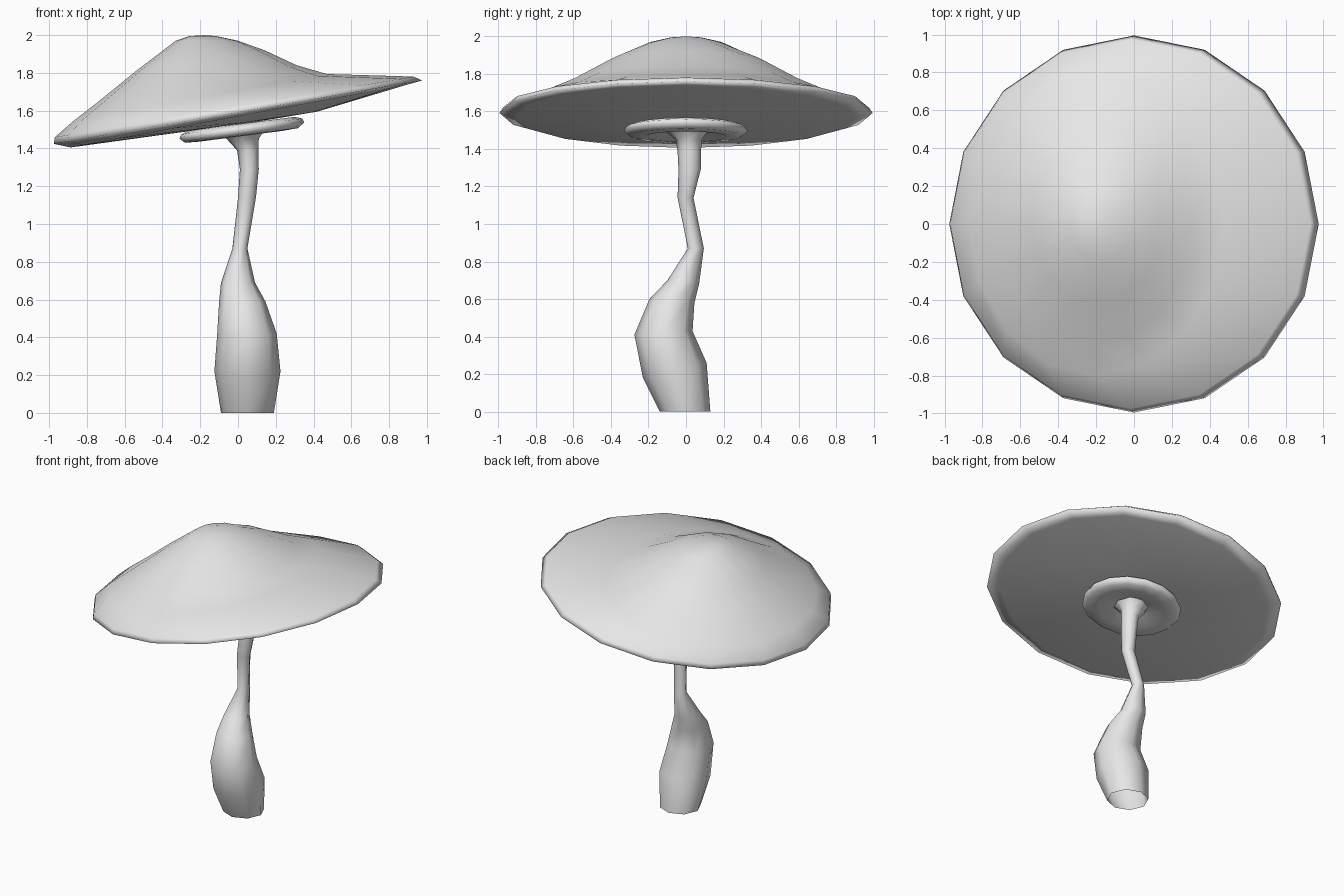
import bpy
import bmesh
from math import cos, sin, tau

cube = bpy.data.objects.get("Cube")
if cube:
    bpy.data.objects.remove(cube, do_unlink=True)

grey = bpy.data.materials.new("plain grey")
grey.use_nodes = True
colour = (0.8, 0.8, 0.8, 1)
grey.diffuse_color = colour
grey.node_tree.nodes["Principled BSDF"].inputs["Base Color"].default_value = colour


def loft(name, rings, sides, first=None, last=None):
    """Skin rings of (centre, x radius, y radius, x slope, y slope)."""
    bm = bmesh.new()
    loops = []
    for (cx, cy, cz), rx, ry, sx, sy in rings:
        loop = []
        for i in range(sides):
            x, y = rx * cos(tau * i / sides), ry * sin(tau * i / sides)
            loop.append(bm.verts.new((cx + x, cy + y, cz + sx * x + sy * y)))
        loops.append(loop)
    for a, b in zip(loops, loops[1:]):
        for i in range(sides):
            j = (i + 1) % sides
            bm.faces.new((a[i], a[j], b[j], b[i]))
    # Optional end tips
    for tip, loop in ((first, loops[0]), (last, loops[-1])):
        if tip:
            v = bm.verts.new(tip)
            for i in range(sides):
                bm.faces.new((v, loop[i], loop[(i + 1) % sides]))
    bmesh.ops.recalc_face_normals(bm, faces=bm.faces)
    for f in bm.faces:
        f.smooth = True
    mesh = bpy.data.meshes.new(name)
    bm.to_mesh(mesh)
    bm.free()
    mesh.materials.append(grey)
    obj = bpy.data.objects.new(name, mesh)
    bpy.context.collection.objects.link(obj)
    return obj


# Tilted cap: lopsided dome, rounded lip, shallow underside
cap = [
    ((-.185, 0, 1.995), .07, .08, 0, 0),
    ((-.165, 0, 1.97), .165, .19, 0, 0),
    ((-.2, 0, 1.865), .34, .42, .162, 0),
    ((-.22, 0, 1.74), .53, .64, .19, 0),
    ((-.2, 0, 1.67), .67, .8, .185, 0),
    ((-.02, 0, 1.62), .95, .975, .169, 0),
    ((0, 0, 1.592), .975, .995, .172, 0),
    ((0, 0, 1.57), .885, .91, .186, 0),
    ((.02, 0, 1.535), .4, .4, .15, 0),
]
loft("cap", cap, 16, (-.18, 0, 2), (.03, 0, 1.53))

# Flattened collar under the cap
collar = [((.02, 0, 1.495 + dz), r, r, .13, 0) for r, dz in
          ((.15, .035), (.28, .036), (.32, .022), (.33, 0),
           (.3, -.026), (.22, -.03), (.13, -.005), (.05, .01))]
loft("collar", collar, 16)

# Crooked stem with a swollen base, from x and y extents at each height
stem = []
for z, x0, x1, y0, y1, slope in (
        (0, -.09, .19, -.14, .13, 0),
        (.22, -.125, .225, -.23, .11, .23),
        (.42, -.11, .205, -.275, .035, .06),
        (.59, -.1, .145, -.195, .045, -.08),
        (.69, -.09, .09, -.1, .07, -.1),
        (.87, -.03, .05, .01, .095, 0),
        (1.14, 0, .095, -.045, .04, 0),
        (1.29, .01, .11, -.04, .08, .1),
        (1.39, -.005, .108, -.045, .08, 0),
        (1.45, -.06, .11, -.055, .085, 0),
        (1.5, -.1, .14, -.12, .12, 0)):
    stem.append((((x0 + x1) / 2, (y0 + y1) / 2, z),
                 (x1 - x0) / 2, (y1 - y0) / 2, 0, slope))
loft("stem", stem, 8)
